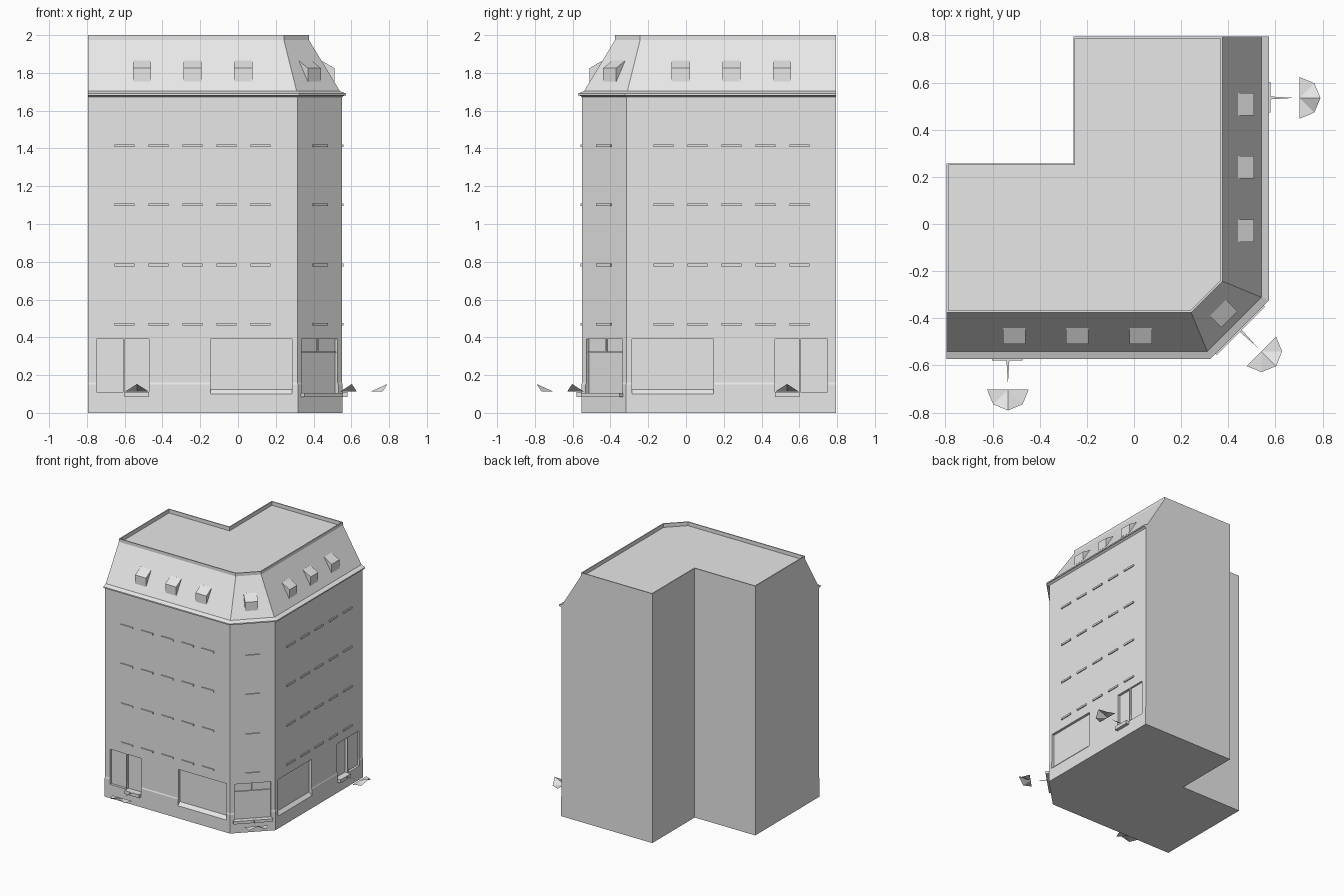
import bpy, bmesh, math

if "Cube" in bpy.data.objects:
    bpy.data.objects.remove(bpy.data.objects["Cube"])

# One plain grey for the whole model
grey = bpy.data.materials.new("plain grey")
grey.diffuse_color = (0.8, 0.8, 0.8, 1)
grey.use_nodes = True
grey.node_tree.nodes["Principled BSDF"].inputs["Base Color"].default_value = grey.diffuse_color
R = math.sqrt(0.5)

# Facade frames: u along the wall, w outwards, z up (right is the mirror of front)
def front(u, w, z):
    return (u, -0.55 - w, z)

def right(u, w, z):
    return (0.55 + w, -u, z)

def corner(u, w, z):
    return (0.4325 + (u + w) * R, -0.4325 + (u - w) * R, z)

SIDES = (front, right)

def finish(name, bm):
    bmesh.ops.recalc_face_normals(bm, faces=bm.faces)
    me = bpy.data.meshes.new(name)
    bm.to_mesh(me)
    bm.free()
    me.materials.append(grey)
    ob = bpy.data.objects.new(name, me)
    bpy.context.collection.objects.link(ob)
    return ob

# Extrude a (w, z) profile along a facade from u0 to u1
def prism(bm, frame, u0, u1, profile):
    a = [bm.verts.new(frame(u0, w, z)) for w, z in profile]
    b = [bm.verts.new(frame(u1, w, z)) for w, z in profile]
    n = len(a)
    for i in range(n):
        j = (i + 1) % n
        bm.faces.new((a[i], a[j], b[j], b[i]))
    bm.faces.new(a)
    bm.faces.new(b)

def box(bm, frame, u0, u1, w0, w1, z0, z1):
    prism(bm, frame, u0, u1, [(w0, z0), (w1, z0), (w1, z1), (w0, z1)])

# Building shell: L-shaped rings whose street sides are offset by d, yard sides inset by b
def ring(bm, d, z, b=0.0):
    s, k, e, n = 0.55 + d, 0.315 + 0.4142 * d, 0.795 - b, 0.2575 - b
    pts = [(-e, -s), (k, -s), (s, -k), (s, e), (-n, e), (-n, n), (-e, n)]
    return [bm.verts.new((x, y, z)) for x, y in pts]

bm = bmesh.new()
levels = [(0.004, 0), (0.004, 0.15), (0, 0.16),                         # plinth
          (0, 1.672), (0.012, 1.68), (0.022, 1.68), (0.022, 1.69),      # cornice
          (-0.01, 1.703), (-0.175, 1.975), (-0.175, 2.0),               # mansard
          (-0.183, 2.0, 0.008), (-0.183, 1.97, 0.008)]                  # parapet
rings = [ring(bm, *lv) for lv in levels]
for p, q in zip(rings, rings[1:]):
    for i in range(7):
        j = (i + 1) % 7
        bm.faces.new((p[i], p[j], q[j], q[i]))
bm.faces.new(rings[0])
bm.faces.new(rings[-1])
building = finish("building_shell", bm)

# Recessed shop windows and doors
bm = bmesh.new()
for f in SIDES:
    box(bm, f, -0.75, -0.607, -0.015, 0.05, 0.11, 0.39)
    box(bm, f, -0.6, -0.472, -0.02, 0.05, 0.11, 0.39)
    prism(bm, f, -0.145, 0.285, [(0.05, 0.39), (-0.02, 0.39), (-0.02, 0.125),
                                 (0.004, 0.1), (0.05, 0.1)])
box(bm, corner, -0.135, 0.135, -0.02, 0.05, 0.1, 0.39)
cutter = finish("opening_cutter", bm)
cutter.hide_render = True
cutter.hide_viewport = True
mod = building.modifiers.new("openings", 'BOOLEAN')
mod.operation = 'DIFFERENCE'
mod.solver = 'EXACT'
mod.object = cutter

# Window sills on four floors
bm = bmesh.new()
for z in (0.47, 0.783, 1.102, 1.415):
    for f in SIDES:
        for i in range(5):
            u = -0.6 + 0.18 * i
            box(bm, f, u - 0.053, u + 0.053, -0.01, 0.008, z - 0.007, z + 0.007)
    box(bm, corner, -0.053, 0.053, -0.01, 0.008, z - 0.007, z + 0.007)
finish("window_sills", bm)

# Door steps
bm = bmesh.new()
for f in SIDES:
    box(bm, f, -0.602, -0.472, -0.01, 0.03, 0.083, 0.11)
box(bm, corner, -0.145, 0.145, -0.01, 0.03, 0.083, 0.105)
finish("door_steps", bm)

# Corner entrance transom
bm = bmesh.new()
box(bm, corner, -0.135, 0.135, -0.025, -0.012, 0.317, 0.325)
box(bm, corner, -0.004, 0.004, -0.025, -0.012, 0.325, 0.39)
finish("entrance_transom", bm)

# Dormers on the mansard
bm = bmesh.new()
dormer = [(-0.04, 1.755), (-0.04, 1.825), (-0.108, 1.865), (-0.13, 1.865), (-0.13, 1.755)]
spots = [(f, u) for f in SIDES for u in (-0.508, -0.24, 0.028)] + [(corner, 0.0)]
for f, u in spots:
    prism(bm, f, u - 0.048, u + 0.048, dormer)
finish("dormers", bm)

# Fan-shaped half-octagon canopies on thin arms in front of each door
bm = bmesh.new()
for f, u in ((front, -0.535), (right, -0.535), (corner, 0.0)):
    hub = bm.verts.new(f(u, 0.153, 0.113))
    rim = []
    for i in range(5):
        a = math.pi * i / 4
        rim.append(bm.verts.new(f(u + 0.088 * math.cos(a), 0.153 + 0.088 * math.sin(a),
                                  0.153 if i == 2 else 0.113)))
    for p, q in zip(rim, rim[1:]):
        bm.faces.new((hub, p, q))
    bm.faces.new([bm.verts.new(f(u + du, w, 0.112))
                  for du, w in ((-0.006, 0.03), (0.006, 0.03), (0.0, 0.13))])
finish("door_canopies", bm)
